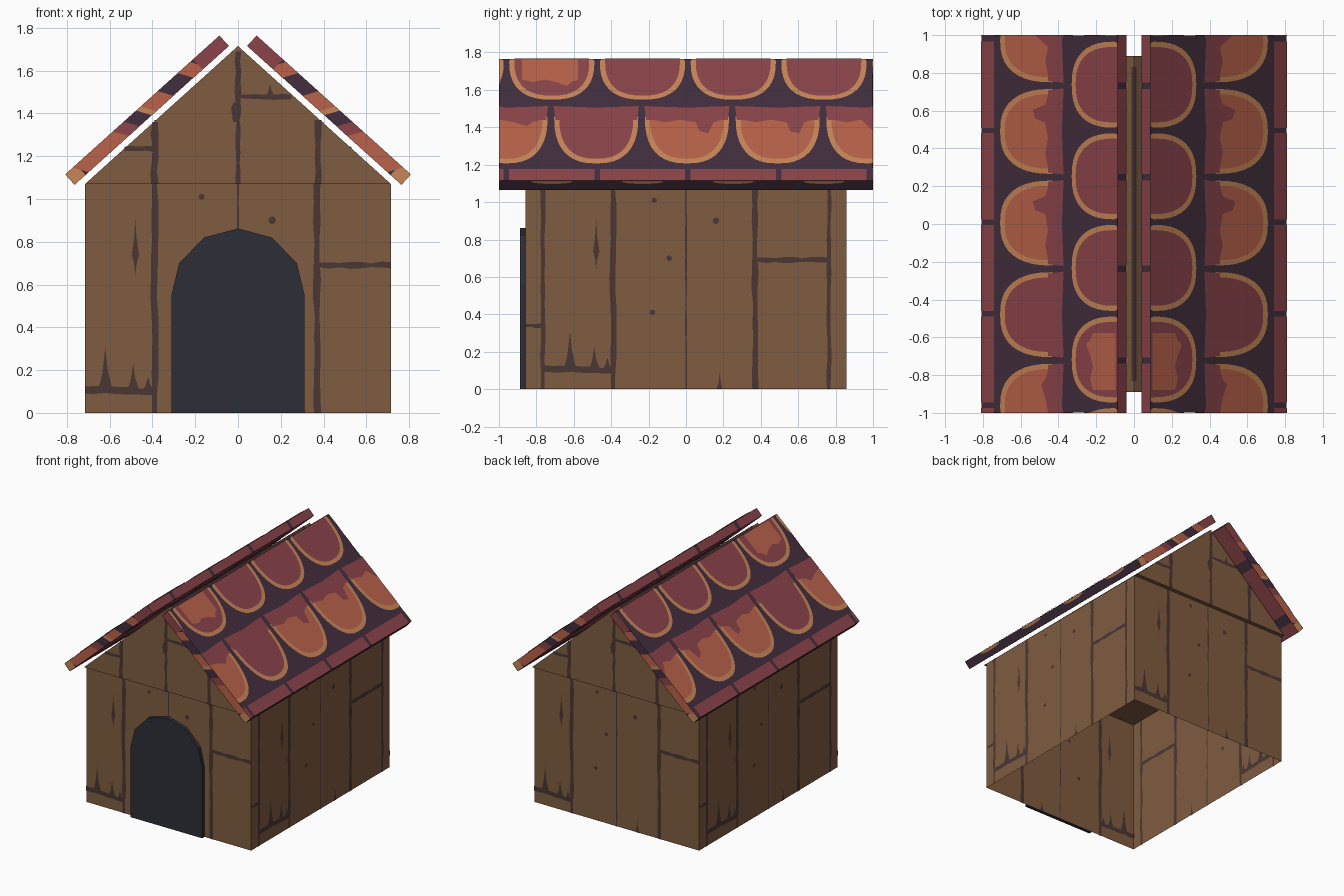
import bpy, bmesh, math, random
from mathutils import Vector

random.seed(4)
if "Cube" in bpy.data.objects:
    bpy.data.objects.remove(bpy.data.objects["Cube"])


def material(name, *srgb):
    lin = [((c / 255 + 0.055) / 1.055) ** 2.4 for c in srgb] + [1]
    m = bpy.data.materials.new(name)
    m.use_nodes = True
    m.diffuse_color = lin
    m.node_tree.nodes["Principled BSDF"].inputs["Base Color"].default_value = lin
    return m


MATS = [material("wood brown", 128, 92, 65), material("groove brown", 74, 54, 52),
        material("door slate", 45, 47, 55), material("roof plum", 66, 46, 62),
        material("tile red", 139, 68, 74), material("tile orange", 184, 98, 74),
        material("tile rim tan", 200, 133, 88)]
WOOD, GROOVE, SLATE, PLUM, RED, ORANGE, TAN = range(7)


def finish(name, bm):
    mesh = bpy.data.meshes.new(name)
    bm.to_mesh(mesh)
    bm.free()
    for m in MATS:
        mesh.materials.append(m)
    bpy.context.collection.objects.link(bpy.data.objects.new(name, mesh))


def prism(name, profile, y0, y1, mat):
    """Extrude an (x, z) outline along y."""
    bm = bmesh.new()
    base = bm.faces.new([bm.verts.new((x, y0, z)) for x, z in profile])
    new = bmesh.ops.extrude_face_region(bm, geom=[base])["geom"]
    bmesh.ops.translate(bm, vec=(0, y1 - y0, 0),
                        verts=[g for g in new if isinstance(g, bmesh.types.BMVert)])
    bmesh.ops.recalc_face_normals(bm, faces=bm.faces)
    for f in bm.faces:
        f.material_index = mat
    finish(name, bm)


def frame(o, u, v, limits, centre=(0, 0, 0.6)):
    """Flat drawing surface whose normal points away from centre."""
    o, u, v = Vector(o), Vector(u).normalized(), Vector(v).normalized()
    n = u.cross(v)
    if n.dot(o - Vector(centre)) < 0:
        n.negate()
    return o, u, v, n, limits


def plate(bm, fr, pts, mat, h=0.003):
    """Thin painted shape, trimmed to the limits of its surface."""
    o, u, v, n, (a0, a1, b0, b1) = fr
    flat = []
    for a, b in pts:
        p = (min(max(a, a0), a1), min(max(b, b0), b1))
        if p not in flat:
            flat.append(p)
    if len(flat) < 3:
        return
    f = bm.faces.new([bm.verts.new(o + u * a + v * b + n * h) for a, b in flat])
    f.normal_update()
    if f.calc_area() < 1e-5:
        bmesh.ops.delete(bm, geom=list(f.verts), context='VERTS')
        return
    if f.normal.dot(n) * h < 0:
        f.normal_flip()
    f.material_index = mat


def rect(a0, a1, b0, b1):
    return [(a0, b0), (a1, b0), (a1, b1), (a0, b1)]


def groove(a0, b0, a1, b1, w, n=12):
    """Uneven strip between two points."""
    d = Vector((a1 - a0, b1 - b0))
    side = Vector((-d.y, d.x)).normalized() * w / 2
    start = Vector((a0, b0))
    one = [start + d * i / n + side * random.uniform(0.7, 1.4) for i in range(n + 1)]
    two = [start + d * i / n - side * random.uniform(0.7, 1.4) for i in range(n + 1)]
    return [tuple(p) for p in one + two[::-1]]


def spike(a, b0, b1, w):
    return [(a - w, b0), (a + w, b0), (a + w * 0.3, b0 + (b1 - b0) * 0.5), (a, b1),
            (a - w * 0.4, b0 + (b1 - b0) * 0.4)]


def knot(a, b, r=0.018):
    return [(a + r * math.cos(k * math.pi / 4), b + r * math.sin(k * math.pi / 4))
            for k in range(8)]


# Walls, open at the bottom
HX, HY, WALL, EAVE, RIDGE = 0.715, 0.858, 1.07, 0.89, 1.715
bm = bmesh.new()
ring = [(-HX, -HY), (HX, -HY), (HX, HY), (-HX, HY)]
for (xa, ya), (xb, yb) in zip(ring, ring[1:] + ring[:1]):
    bm.faces.new([bm.verts.new(p) for p in
                  ((xa, ya, 0), (xb, yb, 0), (xb, yb, WALL), (xa, ya, WALL))])
bmesh.ops.remove_doubles(bm, verts=bm.verts, dist=0.001)
finish("walls", bm)

# Plank grooves, knots and splits, seen on both sides of every wall
marks = [groove(-0.39, 0, -0.39, WALL, 0.028), groove(0.37, 0, 0.37, WALL, 0.028),
         groove(-0.765, 0, -0.765, WALL, 0.022), groove(0.765, 0, 0.765, WALL, 0.02),
         groove(0, 0, 0, WALL, 0.009),
         groove(-0.86, 0.34, -0.77, 0.34, 0.02, 3), groove(-0.76, 0.11, -0.39, 0.1, 0.028, 8),
         groove(0.38, 0.69, 0.765, 0.69, 0.024, 8),
         spike(-0.62, 0.1, 0.31, 0.035), spike(-0.49, 0.1, 0.23, 0.03),
         spike(-0.42, 0.1, 0.17, 0.03), spike(0.18, 0, 0.09, 0.015),
         spike(-0.48, 0.73, 0.64, 0.014), spike(-0.48, 0.73, 0.91, 0.018),
         knot(-0.17, 1.01, 0.014), knot(0.16, 0.9), knot(-0.09, 0.7, 0.015), knot(-0.18, 0.41, 0.015)]
bm = bmesh.new()
for sign in (1, -1):
    for fr in (frame((0, -HY * sign, 0), (sign, 0, 0), (0, 0, 1), (-HX, HX, 0, WALL)),
               frame((HX * sign, 0, 0), (0, sign, 0), (0, 0, 1), (-HY, HY, 0, WALL))):
        for m in marks:
            for h in (0.003, -0.003):
                plate(bm, fr, m, GROOVE, h)
finish("wall_grooves", bm)

# Gable block, slightly deeper than the walls
prism("gable", [(-HX, WALL), (HX, WALL), (0, RIDGE)], -EAVE, EAVE, WOOD)
bm = bmesh.new()
gable_marks = [groove(-0.39, WALL, -0.39, 1.36, 0.028, 5), groove(0.375, WALL, 0.375, 1.37, 0.028, 5),
               groove(0, WALL, 0, 1.36, 0.02, 6), groove(-0.008, 1.36, -0.008, 1.45, 0.036, 3),
               groove(0, 1.45, 0, 1.69, 0.024, 5), groove(0, 1.48, 0.25, 1.475, 0.022, 6),
               groove(-0.53, 1.235, -0.4, 1.235, 0.02, 4), spike(0.15, 1.48, 1.54, 0.02)]
for sign in (1, -1):
    fr = frame((0, -EAVE * sign, 0), (sign, 0, 0), (0, 0, 1), (-HX, HX, WALL, RIDGE))
    for m in gable_marks:
        plate(bm, fr, m, GROOVE)
    fr = frame((0, 0, RIDGE), (0, 1, 0), (sign * HX, 0, WALL - RIDGE), (-EAVE, EAVE, 0, 1))
    plate(bm, fr, rect(-0.83, 0.83, 0, 0.016), GROOVE)
finish("gable_grooves", bm)

# Arched doorway panel
half = [(0.31, 0), (0.31, 0.555), (0.275, 0.70), (0.158, 0.82)]
prism("door", half + [(0, 0.862)] + [(-x, z) for x, z in half[::-1]], -0.888, -HY - 0.001, SLATE)


# Roof tiles
def scallop(c, w, top, bottom, n=20):
    """U-shaped tile end with squarish shoulders."""
    pts = []
    for k in range(n + 1):
        t = math.pi * k / n
        ca, sa = math.cos(t), math.sin(t)
        pts.append((c + w * math.copysign(abs(ca) ** 0.8, ca), top + (bottom - top) * sa ** 0.8))
    return pts


def drip(c, w, top, bottom, low):
    """Ragged lower edge with one long run of colour."""
    return [(c - w, top), (c + w, top), (c + w, bottom), (c + w * 0.75, bottom + 0.02),
            (c + w * 0.6, low), (c + w * 0.35, low - 0.02), (c + w * 0.25, bottom + 0.02),
            (c - w * 0.2, bottom), (c - w * 0.6, bottom + 0.02), (c - w, bottom)]


PITCH, LEN, DEPTH = 0.485, 0.97, 0.066
row_a = [0.01 + PITCH * (k + 0.5) for k in range(-3, 3)]
row_b = [0.005 + PITCH * k for k in range(-2, 3)]
bands = [(0, 0.17, RED), (0.17, 0.25, ORANGE), (0.38, 0.49, ORANGE), (0.49, 0.52, TAN),
         (0.6, 0.67, RED), (0.67, 0.93, ORANGE), (0.93, 1, TAN)]

for side, sx in (("left", 1), ("right", -1)):
    slab = [(0.087, 1.764), (0.808, 1.115), (0.764, 1.066), (0.043, 1.716)]
    prism(side + "_roof", [(sx * x, z) for x, z in slab], -0.998, 0.998, PLUM)
    c = [Vector((sx * x, 0, z)) for x, z in slab]
    mid = sum(c, Vector()) / 4
    along, down, through = Vector((0, 1, 0)), c[1] - c[0], c[3] - c[0]
    bm = bmesh.new()

    # Sloping top: two rows of rounded tiles and a cut-off third
    top = frame(c[0], along, down, (-1, 1, 0, LEN), mid)
    for y in row_a:
        plate(bm, top, scallop(y, 0.228, 0.02, 0.325) + [(y - 0.22, 0), (y + 0.22, 0)], TAN, 0.002)
        plate(bm, top, scallop(y, 0.2, 0.02, 0.295) + [(y - 0.2, 0), (y + 0.2, 0)], RED, 0.004)
        plate(bm, top, rect(y - 0.228, y + 0.228, 0.88, LEN), RED, 0.002)
    first = row_a[1]
    plate(bm, top, drip(first - 0.01, 0.15, 0.01, 0.17, 0.22), ORANGE, 0.006)
    for k, y in enumerate(row_b):
        plate(bm, top, scallop(y, 0.225, 0.46, 0.835), TAN, 0.002)
        plate(bm, top, scallop(y, 0.198, 0.46, 0.8), RED if k == 1 else ORANGE, 0.004)
        plate(bm, top, [(y - 0.228, 0.38), (y, 0.392), (y + 0.228, 0.38),
                        (y + 0.218, 0.49), (y - 0.218, 0.49)], RED, 0.005)
        if k != 1:
            plate(bm, top, drip(y, 0.19, 0.46, 0.49, 0.6 if k > 1 else 0.54), RED, 0.006)

    # Ridge edge and lower edge
    ridge = frame(c[0], along, through, (-1, 1, 0, DEPTH), mid)
    for y in row_b:
        plate(bm, ridge, rect(y - 0.226, y + 0.226, 0, DEPTH), RED, 0.002)
    low = frame(c[1], along, through, (-1, 1, 0, DEPTH), mid)
    for y in row_a:
        plate(bm, low, scallop(y, 0.11, 0, 0.022), TAN, 0.002)

    # Underside
    under = frame(c[3], along, down, (-1, 1, 0, LEN), mid)
    for y in row_b:
        for b0, b1 in ((0, 0.3), (0.38, 0.8), (0.88, LEN)):
            plate(bm, under, rect(y - 0.226, y + 0.226, b0, b1), RED, 0.002)

    # Front and back edges
    for sy in (-1, 1):
        end = frame(c[0] + Vector((0, sy * 0.998, 0)), down, through, (0, LEN, 0, DEPTH), mid)
        for b0, b1, mat in bands:
            lean = 0.02 if 0 < b0 < 0.9 else 0
            plate(bm, end, [(b0 * LEN + lean, 0), (b1 * LEN + lean, 0),
                            (b1 * LEN - lean, DEPTH), (b0 * LEN - lean, DEPTH)], mat, 0.002)
    finish(side + "_roof_tiles", bm)
